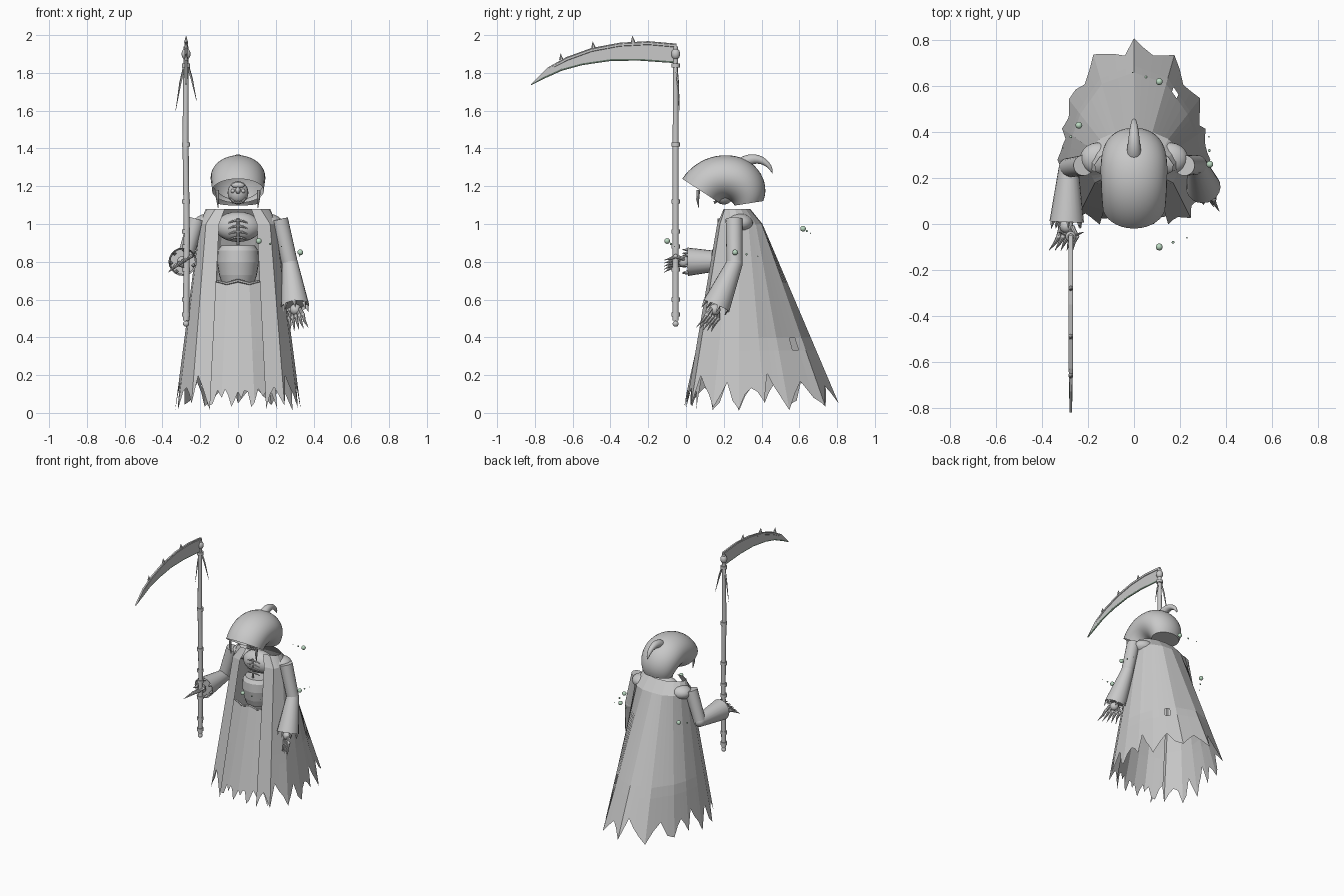
import bpy, bmesh, math, random
from mathutils import Vector as V, Matrix

random.seed(4)
if "Cube" in bpy.data.objects:
    bpy.data.objects.remove(bpy.data.objects["Cube"], do_unlink=True)


def material(name, rgb):
    m = bpy.data.materials.new(name)
    m.use_nodes = True
    m.diffuse_color = (*rgb, 1)
    m.node_tree.nodes["Principled BSDF"].inputs["Base Color"].default_value = (*rgb, 1)
    return m


GREY = material("ash grey", (0.58, 0.58, 0.58))
GREEN = material("pale green", (0.5, 0.7, 0.54))


def finish(name, bm, mat=GREY, smooth=True):
    bmesh.ops.recalc_face_normals(bm, faces=bm.faces)
    me = bpy.data.meshes.new(name)
    bm.to_mesh(me)
    bm.free()
    ob = bpy.data.objects.new(name, me)
    bpy.context.collection.objects.link(ob)
    me.materials.append(mat)
    if smooth:
        bpy.ops.object.select_all(action='DESELECT')
        ob.select_set(True)
        bpy.context.view_layer.objects.active = ob
        bpy.ops.object.shade_smooth_by_angle(angle=math.radians(40))


def add_cone(bm, a, b, r1, r2, sides=12, caps=True):
    a, b = V(a), V(b)
    rot = (b - a).to_track_quat('Z', 'Y').to_matrix().to_4x4()
    bmesh.ops.create_cone(bm, cap_ends=caps, segments=sides, radius1=r1, radius2=r2,
                          depth=(b - a).length, matrix=Matrix.Translation((a + b) / 2) @ rot)


def ball(name, c, size, mat=GREY):
    size = size if isinstance(size, tuple) else (size,) * 3
    bm = bmesh.new()
    bmesh.ops.create_uvsphere(bm, u_segments=20, v_segments=12, radius=1,
                              matrix=Matrix.Translation(c) @ Matrix.Diagonal((*size, 1)))
    finish(name, bm, mat)


def chain(name, pts, radii, sides=8, mat=GREY):
    bm = bmesh.new()
    for i in range(len(pts) - 1):
        add_cone(bm, pts[i], pts[i + 1], radii[i], radii[i + 1], sides)
    finish(name, bm, mat)


def skin_rings(name, rings):
    bm = bmesh.new()
    loops = [[bm.verts.new(p) for p in ring] for ring in rings]
    n = len(loops[0])
    for a, b in zip(loops, loops[1:]):
        for i in range(n):
            bm.faces.new((a[i], a[(i + 1) % n], b[(i + 1) % n], b[i]))
    bm.faces.new(loops[-1])
    finish(name, bm)


def bent_ring(py, pz, ang, radius, w, h, n=32):
    # elliptical section swung about a sideways pivot axis
    out = []
    for i in range(n):
        t = math.tau * i / n
        r = radius + h * math.sin(t)
        out.append((w * math.cos(t), py + r * math.cos(ang), pz + r * math.sin(ang)))
    return out


def cloth(name, top, mid, low, z_top, z_mid, hems, sub=4, hole=None):
    # faceted cloth sheet with a torn hem
    bm = bmesh.new()
    cols = []
    count = (len(low) - 1) * sub
    for k in range(count + 1):
        i = min(k // sub, len(low) - 2)
        f = k / sub - i
        p, q, r = [V(s[i]).lerp(V(s[i + 1]), f) for s in (top, mid, low)]
        z = hems[k % len(hems)] + random.uniform(-0.015, 0.015)
        col = [(p.x, p.y, z_top)] if z_top > z_mid else []
        for zz in (z_mid, 0.4, 0.33, max(z, 0)):
            m = q.lerp(r, (z_mid - zz) / z_mid)
            col.append((m.x, m.y, zz))
        cols.append([bm.verts.new(c) for c in col])
    faces = []
    for a, b in zip(cols, cols[1:]):
        for j in range(len(a) - 1):
            faces.append(bm.faces.new((a[j], b[j], b[j + 1], a[j + 1])))
    if hole is not None:
        bm.normal_update()
        bmesh.ops.inset_individual(bm, faces=[faces[hole]], thickness=0.004)
        bmesh.ops.delete(bm, geom=[faces[hole]], context='FACES')
    finish(name, bm, GREY, False)


def both(half):
    # mirror a half outline into a full strip
    return half + [(-x, y) for x, y in reversed(half[:-1])]


# Cloak and front skirt
cloak_top = both([(.07, .20), (.12, .205), (.165, .23), (.17, .26), (.15, .29), (.12, .315), (.07, .335), (0, .34)])
cloak_mid = both([(.10, .165), (.17, .18), (.2, .24), (.205, .28), (.19, .33), (.15, .37), (.08, .40), (0, .405)])
cloak_low = both([(.15, -.005), (.25, .02), (.32, .14), (.335, .28), (.32, .42), (.29, .55), (.18, .75), (0, .83)])
cloth("cloak", cloak_top, cloak_mid, cloak_low, 1.08, 1.0,
      [.03, .11, .14, .10, .05, .20, .13, .09, .02, .10, .16, .07], hole=4 * 22 + 2)
skirt_top = both([(.15, .17), (.06, .135), (0, .13)])
skirt_low = both([(.21, .05), (.09, -.01), (0, -.02)])
cloth("front_skirt", skirt_top, skirt_top, skirt_low, .69, .69, [.03, .10, .13, .09, .12, .06], sub=5)

# Torso
ball("chest", (0, .25, .985), (.122, .075, .08))
chain("belly", [(0, .245, z) for z in (.685, .73, .8, .86, .885)], [.085, .1, .112, .108, .09], 24)
chain("sternum", [(0, .178, .89), (0, .174, 1.03)], [.007, .007])
for s in (1, -1):
    side = "left" if s > 0 else "right"
    ball(side + "_shoulder", (s * .155, .285, 1.005), (.08, .07, .05))
    for k in range(4):
        z = 1.02 - k * .03
        chain(side + "_rib", [(0, .176, z), (s * .025, .177, z - .004), (s * .05, .186, z - .014)], [.006, .006, .003], 6)
    chain(side + "_belt_strand", [(0, .13, .70), (s * .06, .133, .685), (s * .12, .15, .70)], [.009, .008, .006], 6)

# Hood with its bent horn
hood = []
for i in range(25):
    t = i / 24
    back = max(0, t - .5) * 2
    hood.append(bent_ring(.21, 1.09, math.radians(147 - 138 * t), .157 - .032 * back ** 2,
                          .137 + .008 * math.sin(math.pi * t) - .033 * back ** 2, .117 - .04 * back ** 2))
skin_rings("hood", hood)
skin_rings("hood_horn", [bent_ring(.355, 1.25, math.radians(140 - 130 * t), .085 + .02 * t,
                                   .034 * (1 - t) ** .6 + .001, .036 * (1 - t) ** .7 + .001, 16)
                         for t in [i / 12 for i in range(13)]])

# Face inside the hood
ball("head", (0, .20, 1.165), (.055, .055, .062))
ball("nose", (0, .142, 1.178), (.013, .02, .018))
ball("brow", (0, .155, 1.205), (.035, .016, .016))
chain("mouth", [(-.04, .168, 1.135), (-.02, .155, 1.115), (.02, .155, 1.115), (.04, .168, 1.135)],
      [.005, .007, .007, .005])
for s in (1, -1):
    side = "left" if s > 0 else "right"
    ball(side + "_eye", (s * .028, .153, 1.175), .011)
    chain(side + "_hood_strand", [(s * .11, .065, 1.18), (s * .108, .062, 1.13), (s * .105, .068, 1.085)], [.01, .008, .002])
    for k in range(3):
        x = s * (.006 + .012 * k)
        chain(side + "_tooth", [(x, .15, 1.122), (x, .152, 1.105)], [.005, .001], 6)


# Arms with flared sleeves and clawed hands
def arm(side, shoulder, elbow, wrist, across, curl):
    shoulder, elbow, wrist, across, curl = map(V, (shoulder, elbow, wrist, across, curl))
    way = (wrist - elbow).normalized()
    chain(side + "_upper_arm", [shoulder, elbow], [.045, .042], 20)
    ball(side + "_elbow", elbow, .043)
    bm = bmesh.new()
    add_cone(bm, elbow, wrist, .043, .075, 20, False)
    add_cone(bm, elbow, wrist - way * .015, .038, .067, 20, True)
    finish(side + "_sleeve", bm)
    for k in range(7):
        a = math.tau * k / 7
        off = across * math.cos(a) + way.cross(across) * math.sin(a)
        chain(side + "_sleeve_tatter", [wrist - way * .01 + off * .065, wrist + way * .03 + off * .07], [.012, .001], 4)
    palm = wrist + way * .02
    ball(side + "_palm", palm, .03)
    for k in range(5):
        u = (k - 2) / 2
        a = palm + across * u * .03
        b = a + way * .045 + across * u * .02 - curl * .01
        c = b + way * .025 + curl * .02
        d = c + way * .035 + curl * .025 + across * u * .015
        chain(side + "_finger", [a, b, c, d], [.01, .01, .008, .001], 8)
        ball(side + "_knuckle", b, .011)


arm("left", (.22, .255, 1.025), (.275, .257, .79), (.302, .16, .565), (.75, -.6, .2), (.2, -.5, -.3))
arm("right", (-.22, .255, 1.025), (-.285, .245, .805), (-.293, .01, .80), (.8, 0, .5), (-.6, 0, -.6))

# Scythe staff with rings and pommel
X, Y = -.275, -.055
chain("staff", [(X, Y, .49), (X + .004, Y, .95), (X - .003, Y, 1.45), (X, Y, 1.94)], [.017, .016, .016, .013], 14)
for z in (.52, .6, .76, .88, .96, 1.12, 1.42, 1.84):
    chain("staff_ring", [(X, Y, z - .011), (X, Y, z + .011)], [.022, .022], 14)
ball("pommel", (X, Y, .472), .016)
ball("staff_socket", (X, Y, 1.9), (.024, .024, .03))

# Scythe blade with a glowing edge and barbs
upper = [(-.05, 1.955), (-.2, 1.968), (-.35, 1.96), (-.5, 1.932), (-.63, 1.885), (-.73, 1.83), (-.82, 1.74)]
lower = [(-.76, 1.775), (-.66, 1.82), (-.55, 1.85), (-.4, 1.872), (-.25, 1.874), (-.05, 1.86)]
bm = bmesh.new()
outline = [bm.verts.new((X - .006, y, z)) for y, z in upper + lower]
face = bm.faces.new(outline)
new = bmesh.ops.extrude_face_region(bm, geom=[face])["geom"]
bmesh.ops.translate(bm, verts=[v for v in new if isinstance(v, bmesh.types.BMVert)], vec=(.012, 0, 0))
finish("blade", bm, GREY, False)
edge = [(X, y, z - .002) for y, z in [upper[-1]] + lower]
chain("blade_edge", edge, [.003] + [.007] * len(lower), 8, GREEN)
chain("blade_spine", [(X, y, z - .012) for y, z in upper[:-1]], [.011] * 5 + [.007], 6)
for y, z in ((-.28, 1.962), (-.49, 1.932), (-.66, 1.868)):
    chain("blade_barb", [(X, y, z), (X, y - .004, z + .034)], [.012, .001], 6)

# Ragged ribbons under the blade
chain("ribbon", [(X, Y, 1.87), (X - .03, Y + .012, 1.75), (X - .055, Y + .02, 1.6)], [.008, .006, .001], 4)
chain("ribbon", [(X, Y, 1.87), (X + .03, Y + .01, 1.77), (X + .056, Y + .02, 1.65)], [.008, .006, .001], 4)

# Floating wisps with shrinking trails
for head, step in (((.33, .26, .85), (-.002, .06, -.01)), ((.11, -.1, .91), (.06, .02, -.015)),
                   ((.11, .62, .975), (-.058, .02, -.012)), ((-.24, .43, .85), (-.035, -.05, -.012))):
    for k, r in enumerate((.015, .006, .003)):
        ball("wisp", V(head) + V(step) * k, r, GREEN)
